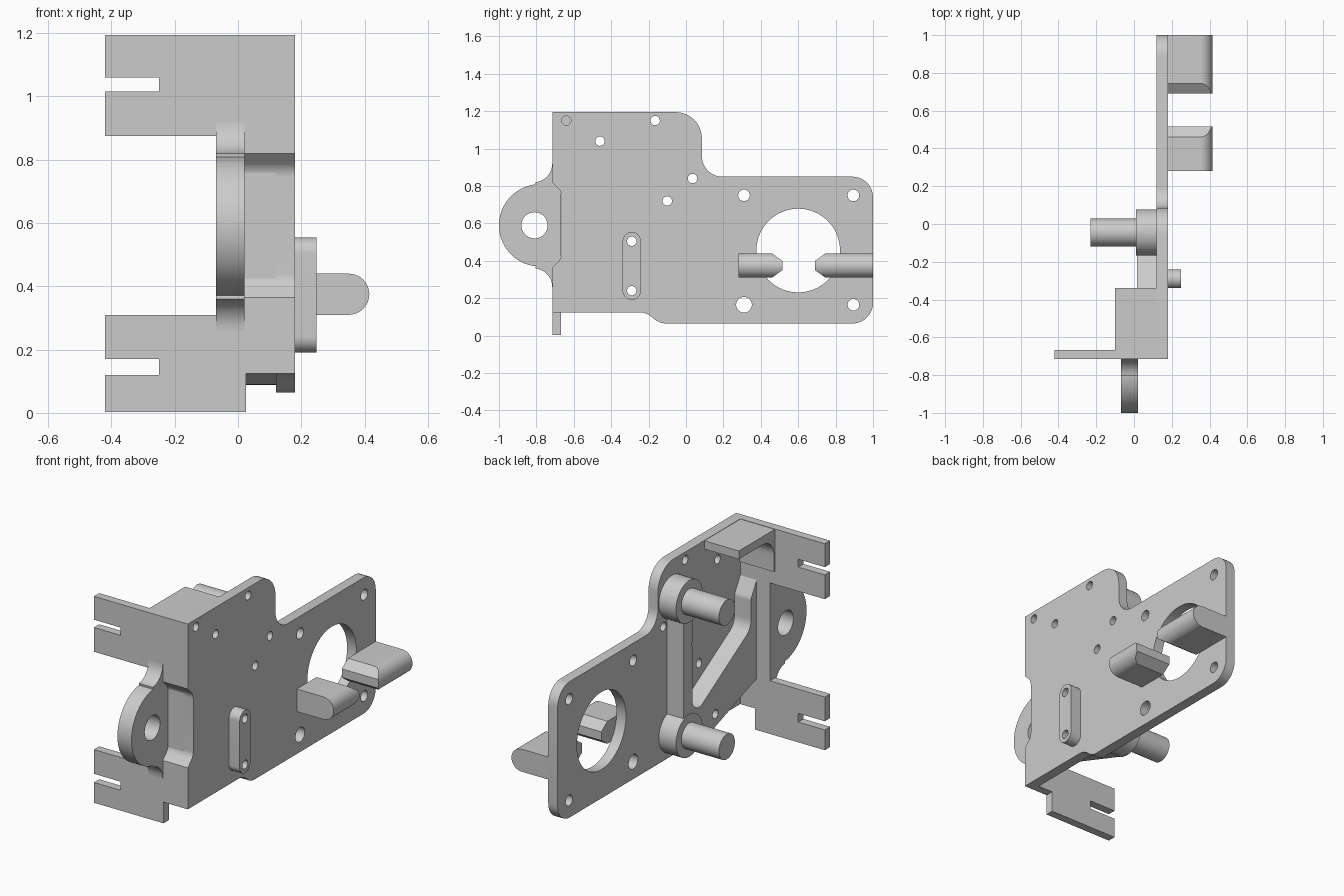
import bpy, bmesh, math
from mathutils import Vector

cube = bpy.data.objects.get("Cube")
if cube:
    bpy.data.objects.remove(cube, do_unlink=True)

grey = bpy.data.materials.new("light_grey")
grey.use_nodes = True
colour = (0.6, 0.6, 0.6, 1)
grey.diffuse_color = colour
grey.node_tree.nodes["Principled BSDF"].inputs["Base Color"].default_value = colour


def arc(cx, cy, r, a, b, n=24):
    """Points on an arc, angles in degrees."""
    angles = [math.radians(a + (b - a) * i / n) for i in range(n + 1)]
    return [(cx + r * math.cos(t), cy + r * math.sin(t)) for t in angles]


def rounded(corners, steps=10):
    """Round every corner given as (u, v, radius); leave (u, v) sharp."""
    out = []
    for i, c in enumerate(corners):
        p = Vector(c[:2])
        if len(c) == 2:
            out.append(tuple(p))
            continue
        d1 = (Vector(corners[i - 1][:2]) - p).normalized()
        d2 = (Vector(corners[(i + 1) % len(corners)][:2]) - p).normalized()
        half = d1.angle(d2) / 2
        centre = p + (d1 + d2).normalized() * c[2] / math.sin(half)
        cut = c[2] / math.tan(half)
        v1, v2 = p + d1 * cut - centre, p + d2 * cut - centre
        a1 = math.atan2(v1.y, v1.x)
        turn = math.remainder(math.atan2(v2.y, v2.x) - a1, math.tau)
        out += arc(centre.x, centre.y, c[2], math.degrees(a1),
                   math.degrees(a1 + turn), steps)
    return out


def finish(name, bm):
    bmesh.ops.recalc_face_normals(bm, faces=bm.faces)
    mesh = bpy.data.meshes.new(name)
    bm.to_mesh(mesh)
    bm.free()
    mesh.materials.append(grey)
    obj = bpy.data.objects.new(name, mesh)
    bpy.context.collection.objects.link(obj)
    return obj


def add_prism(bm, pts, axis, a, b):
    """Extrude a (y, z) outline along x, or an (x, z) outline along y."""
    def place(u, v, w):
        return (w, u, v) if axis == "x" else (u, w, v)
    face = bm.faces.new([bm.verts.new(place(u, v, a)) for u, v in pts])
    ext = bmesh.ops.extrude_face_region(bm, geom=[face])
    verts = [g for g in ext["geom"] if isinstance(g, bmesh.types.BMVert)]
    bmesh.ops.translate(bm, verts=verts, vec=place(0, 0, b - a))


def prism(name, pts, axis, a, b):
    bm = bmesh.new()
    add_prism(bm, pts, axis, a, b)
    return finish(name, bm)


def disc(y, z, r):
    return arc(y, z, r, 0, 360, 40)[:-1]


def cut(obj, cutter):
    mod = obj.modifiers.new("cut", "BOOLEAN")
    mod.operation = "DIFFERENCE"
    mod.solver = "EXACT"
    mod.object = cutter
    bpy.context.view_layer.objects.active = obj
    bpy.ops.object.modifier_apply(modifier=mod.name)


# Main side plate
plate = prism("side_plate", rounded([
    (-.715, .125), (-.215, .125, .1), (-.14, .065, .1), (1, .065, .11),
    (1, .85, .11), (.085, .85, .11), (.085, 1.195, .14), (-.715, 1.195)]),
    "x", .12, .18)

# Front flange with slotted prongs above and below
flange = prism("front_flange", [
    (-.42, 1.195), (.18, 1.195), (.18, .125), (.025, .125), (.025, .003),
    (-.42, .003), (-.42, .12), (-.25, .12), (-.25, .17), (-.42, .17),
    (-.42, .31), (-.07, .31), (-.07, .875), (-.42, .875),
    (-.42, 1.015), (-.25, 1.015), (-.25, 1.06), (-.42, 1.06)],
    "y", -.715, -.667)

# Pivot ear in front of the flange
upper = arc(-.815, .92, .1, 0, -84, 10) + arc(-.78, .59, .22, 96, 180, 24)
lower = [(y, 1.18 - z) for y, z in reversed(upper[:-1])]
ear = prism("pivot_ear", [(-.667, .92)] + upper + lower + [(-.667, .26)],
            "x", -.07, .02)

# Top shelf with a curved brace underneath
prism("top_shelf", rounded([
    (-.69, 1.193), (-.34, 1.193), (-.34, 1.145), (-.66, 1.145, .1),
    (-.66, .95), (-.69, .95)]), "x", -.10, .13)

# Inner rib: upright web, diagonal arm and the wall behind the recess
rib = prism("inner_rib", rounded([
    (0, .985), (-.08, .985), (-.08, .29, .06), (-.615, .61, .09),
    (-.615, .78, .05), (-.666, .87), (-.666, .30), (-.1, .1), (0, .2)]),
    "x", .015, .122)

# Bosses and pins
for label, z in (("upper", .985), ("lower", .21)):
    prism(label + "_boss", disc(-.045, z, .122), "x", .01, .123)
    prism(label + "_pin", disc(-.045, z, .073), "x", -.23, .03)

# Small rounded block on the outer face
block = prism("outer_block", arc(-.29, .505, .049, 0, 180) +
              arc(-.29, .24, .049, 180, 360), "x", .18, .248)

# Two facing fingers with round outer edges and wedge-shaped tips
profile = [(.18, .31)] + arc(.35, .375, .065, -90, 90, 20) + [(.18, .44)]
for name, tip, root in (("rear_finger", .69, 1.0), ("front_finger", .515, .28)):
    bm = bmesh.new()
    add_prism(bm, profile, "y", root, tip)
    s = 1 if tip > root else -1
    for up in (1, -1):
        bmesh.ops.bisect_plane(
            bm, geom=bm.verts[:] + bm.edges[:] + bm.faces[:],
            plane_co=(0, tip, .375 + up * .025),
            plane_no=(0, s * .04, up * .055), clear_outer=True)
        bmesh.ops.holes_fill(bm, edges=[e for e in bm.edges if e.is_boundary])
    finish(name, bm)

# Cutters: holes through the side and the recess beside the ear
bm = bmesh.new()
holes = [(-.64, 1.15, .025), (-.165, 1.15, .025), (-.46, 1.04, .025),
         (.035, .84, .025), (-.10, .72, .025), (-.29, .505, .025),
         (-.29, .24, .025), (.31, .75, .031), (.895, .75, .031),
         (.895, .165, .031), (.31, .165, .042), (.6, .455, .224),
         (-.81, .59, .07)]
for y, z, r in holes:
    add_prism(bm, disc(y, z, r), "x", -.2, .4)
hole_cutter = finish("hole_cutter", bm)
recess_cutter = prism("recess_cutter", rounded([
    (-.75, .82), (-.715, .82), (-.665, .77, .06), (-.665, .415, .06),
    (-.715, .365), (-.75, .365)]), "x", .02, .3)
for obj in (plate, rib, block, ear):
    cut(obj, hole_cutter)
for obj in (plate, flange):
    cut(obj, recess_cutter)
for helper in (hole_cutter, recess_cutter):
    bpy.data.objects.remove(helper, do_unlink=True)

# Smooth the curved walls, keep the edges crisp
for obj in bpy.context.collection.objects:
    if obj.type == "MESH" and grey.name in obj.data.materials:
        bpy.ops.object.select_all(action="DESELECT")
        obj.select_set(True)
        bpy.context.view_layer.objects.active = obj
        bpy.ops.object.shade_smooth_by_angle(angle=math.radians(30))
